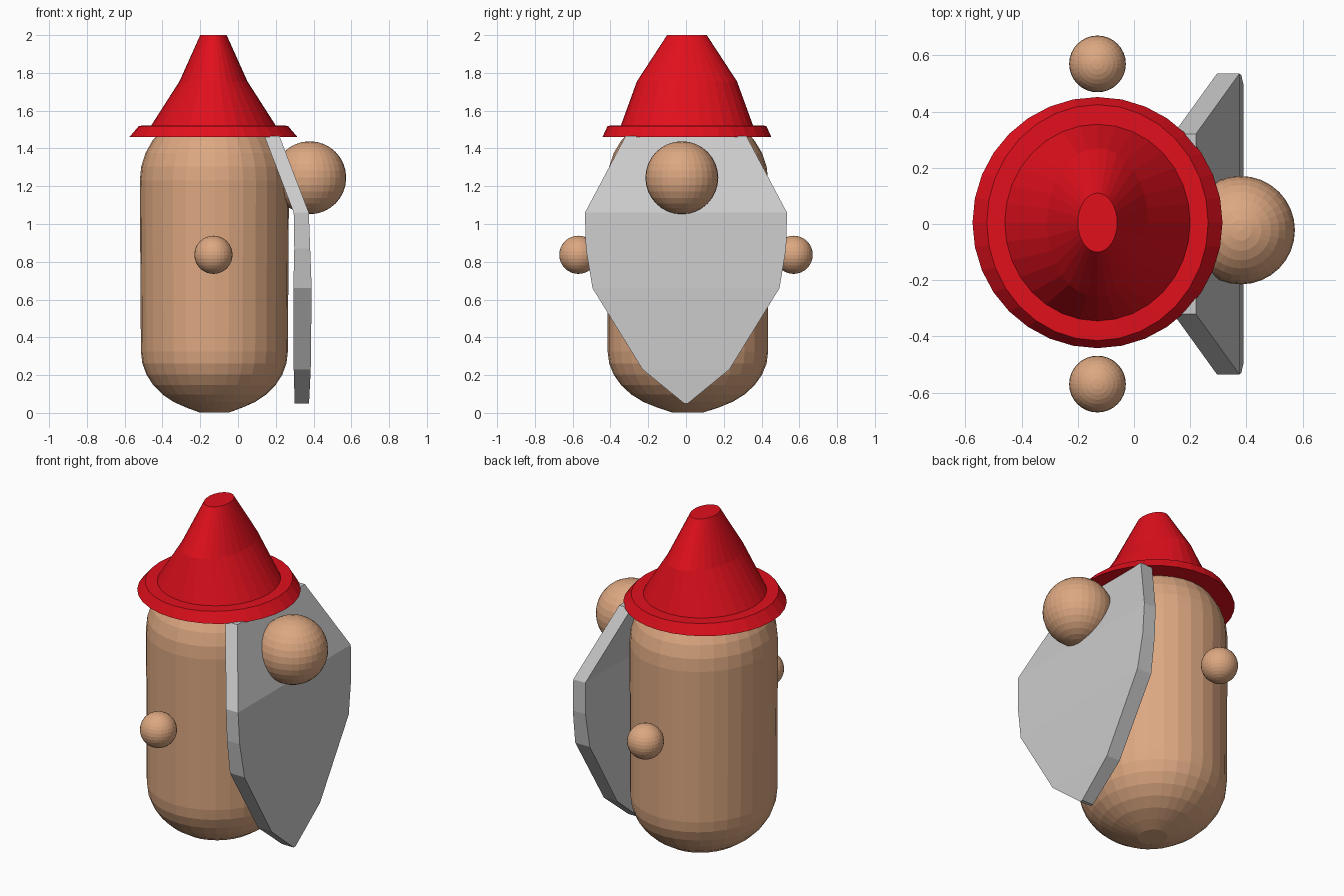
import bpy, bmesh
from math import sin, cos, pi

if "Cube" in bpy.data.objects:
    bpy.data.objects.remove(bpy.data.objects["Cube"])


def material(name, color):
    m = bpy.data.materials.new(name)
    m.diffuse_color = (*color, 1)
    m.use_nodes = True
    m.node_tree.nodes["Principled BSDF"].inputs["Base Color"].default_value = m.diffuse_color
    return m


SKIN = material("skin", (0.72, 0.39, 0.22))
RED = material("red", (0.75, 0.005, 0.012))


def finish(name, bm, mat=None):
    bmesh.ops.recalc_face_normals(bm, faces=bm.faces)
    me = bpy.data.meshes.new(name)
    bm.to_mesh(me)
    bm.free()
    ob = bpy.data.objects.new(name, me)
    bpy.context.collection.objects.link(ob)
    if mat:
        me.materials.append(mat)
    return ob


def lathe(name, profile, cx, cy, mat, sides=32):
    """Stack of elliptical rings (rx, ry, z), capped at both ends."""
    bm = bmesh.new()
    rings = [[bm.verts.new((cx + rx * cos(2 * pi * i / sides),
                            cy + ry * sin(2 * pi * i / sides), z))
              for i in range(sides)] for rx, ry, z in profile]
    for a, b in zip(rings, rings[1:]):
        for i in range(sides):
            j = (i + 1) % sides
            bm.faces.new((a[i], a[j], b[j], b[i]))
    bm.faces.new(rings[0])
    bm.faces.new(rings[-1])
    return finish(name, bm, mat)


def ball(name, center, r):
    bm = bmesh.new()
    bmesh.ops.create_uvsphere(bm, u_segments=32, v_segments=16, radius=r)
    bmesh.ops.translate(bm, vec=center, verts=bm.verts)
    return finish(name, bm, SKIN)


# Body: capsule with rounded ends
RX, RY, N = 0.395, 0.425, 8
angles = [pi / 2 * k / N for k in range(N)]
bottom = [(0.985 * RX * cos(a), RY * cos(a), 0.325 - 0.321 * sin(a))
          for a in reversed(angles)]
top = [(RX * cos(a), RY * cos(a), 1.23 + 0.38 * sin(a)) for a in angles]
bottom[0] = (0.08, 0.085, 0.003)
lathe("body", bottom + top, -0.125, 0.01, SKIN)

# Hat: sloped brim and a two-stage cone
lathe("hat", [(0.445, 0.447, 1.46), (0.394, 0.42, 1.52), (0.33, 0.35, 1.521),
              (0.18, 0.265, 1.755), (0.07, 0.105, 2.0)], -0.13, 0.005, RED)

# Nose and hands
ball("nose", (0.38, -0.022, 1.245), 0.193)
for side, label in ((-1, "left"), (1, "right")):
    ball("hand_" + label, (-0.13, side * 0.57, 0.837), 0.101)

# Beard: rows of (half width, z, back x, front x), bent back at the top
rows = [(0.32, 1.465, 0.14, 0.22), (0.535, 1.06, 0.295, 0.375),
        (0.53, 0.87, 0.298, 0.382), (0.495, 0.66, 0.293, 0.39),
        (0.23, 0.23, 0.295, 0.385), (0.01, 0.05, 0.30, 0.376)]
bm = bmesh.new()
loops = [[bm.verts.new(p) for p in ((b, -w, z), (f, -w, z), (f, w, z), (b, w, z))]
         for w, z, b, f in rows]
for a, b in zip(loops, loops[1:]):
    for i in range(4):
        j = (i + 1) % 4
        bm.faces.new((a[i], a[j], b[j], b[i]))
bm.faces.new(loops[0])
bm.faces.new(loops[-1])
finish("beard", bm)
